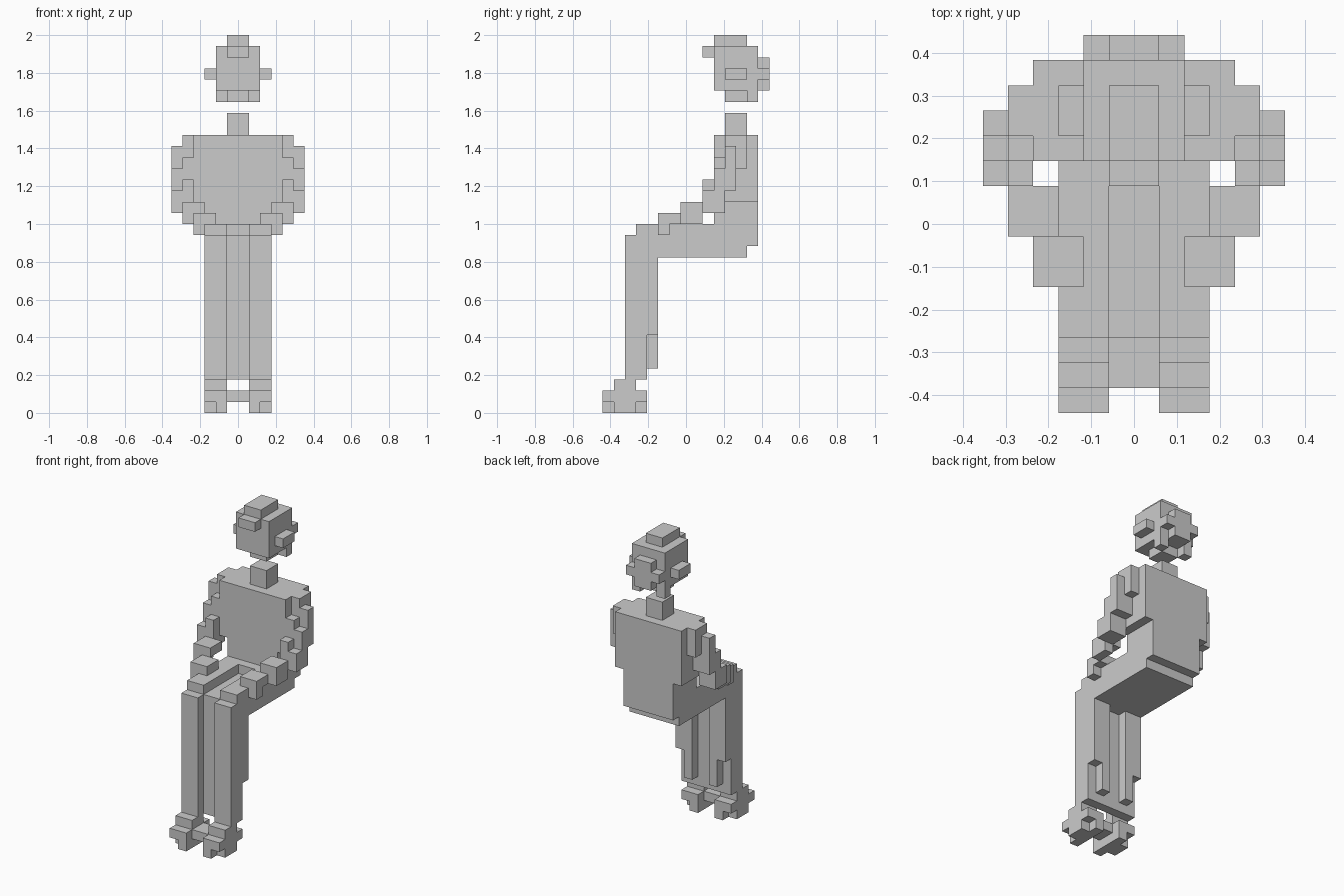
import bpy, bmesh
from itertools import product

if "Cube" in bpy.data.objects:
    bpy.data.objects.remove(bpy.data.objects["Cube"])

U = 2 / 34          # block size: the figure is 34 blocks tall, 15 deep
taken = set()       # every filled block, so touching parts hide inner faces
parts = {}

# Boxes are (x0, x1, y0, y1, z0, z1) in blocks; y counts from the front.
def part(name, boxes, mirror=True):
    cells = set()
    for x0, x1, y0, y1, z0, z1 in boxes:
        for x, y, z in product(range(x0, x1), range(y0, y1), range(z0, z1)):
            cells.add((x, y, z))
            if mirror:
                cells.add((-x - 1, y, z))
    cells -= taken
    taken.update(cells)
    parts[name] = cells

# Head with brim, ears, crown, back bun and chin
part("head", [(0, 2, 10, 14, 29, 33)])
part("crown", [(0, 1, 10, 13, 33, 34)])
part("brim", [(0, 1, 9, 10, 32, 33)])
part("ears", [(2, 3, 11, 13, 30, 31)])
part("hair_bun", [(0, 1, 14, 15, 29, 32), (0, 2, 14, 15, 30, 31)])
part("chin", [(0, 1, 11, 13, 28, 29), (1, 2, 13, 14, 28, 29)])
part("neck", [(0, 1, 11, 13, 25, 27)])

# Torso and hips
part("torso", [(0, 4, 10, 14, 19, 25)])
part("waist", [(0, 3, 10, 14, 15, 19), (0, 3, 10, 13, 14, 15)])

# Arms stepping down to hands on the lap
part("shoulders", [(4, 5, 11, 13, 22, 25)])
part("upper_arms", [(5, 6, 11, 12, 20, 24), (4, 5, 10, 12, 20, 23),
                    (5, 6, 10, 11, 19, 22)])
part("elbows", [(4, 5, 9, 11, 18, 21), (5, 6, 9, 11, 18, 20)])
part("forearms", [(4, 5, 7, 9, 17, 19), (3, 4, 7, 9, 18, 19)])
part("hands", [(2, 4, 5, 7, 17, 18), (3, 4, 5, 6, 16, 17)])

# Legs with a lower web between them
part("thighs", [(1, 3, 3, 10, 14, 17)])
part("lap", [(0, 1, 3, 10, 14, 16), (0, 1, 9, 10, 16, 17)])
part("shins", [(1, 3, 2, 4, 3, 16)])
part("calves", [(1, 3, 4, 5, 7, 14), (1, 2, 4, 5, 4, 7)])
part("shin_web", [(0, 1, 3, 4, 3, 14)])

# Feet joined by a bar
part("feet", [(1, 3, 1, 3, 2, 3), (1, 3, 0, 4, 1, 2),
              (1, 2, 0, 1, 0, 1), (1, 3, 1, 3, 0, 1), (1, 2, 3, 4, 0, 1)])
part("foot_bar", [(0, 1, 1, 3, 1, 2)])


# Skin each part with its exposed block faces only
def build(name, cells):
    bm = bmesh.new()
    verts = {}

    def vert(p):
        if p not in verts:
            verts[p] = bm.verts.new((p[0] * U, (p[1] - 7.5) * U, p[2] * U))
        return verts[p]

    for c in cells:
        for axis, side in product(range(3), (0, 1)):
            n = list(c)
            n[axis] += 1 if side else -1
            if tuple(n) in taken:
                continue
            a, b = (axis + 1) % 3, (axis + 2) % 3
            loop = []
            for da, db in ((0, 0), (1, 0), (1, 1), (0, 1)):
                p = list(c)
                p[axis] += side
                p[a] += da
                p[b] += db
                loop.append(vert(tuple(p)))
            bm.faces.new(loop if side else loop[::-1])
    bmesh.ops.dissolve_limit(bm, angle_limit=0.01, verts=bm.verts[:], edges=bm.edges[:])
    mesh = bpy.data.meshes.new(name)
    bm.to_mesh(mesh)
    bm.free()
    bpy.context.collection.objects.link(bpy.data.objects.new(name, mesh))


for name, cells in parts.items():
    build(name, cells)
